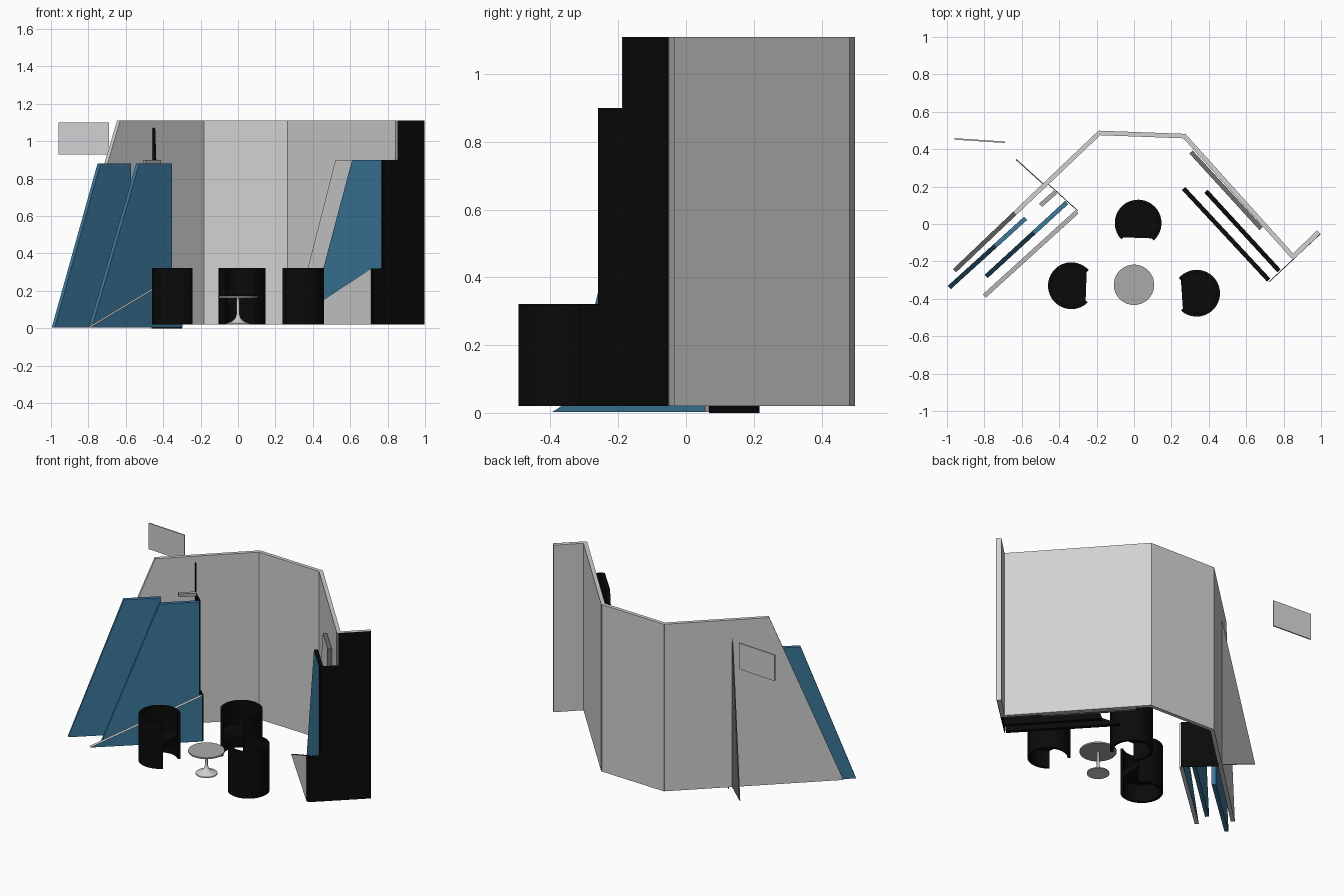
import bpy, bmesh, math
from mathutils import Vector

cube = bpy.data.objects.get("Cube")
if cube:
    bpy.data.objects.remove(cube, do_unlink=True)


def material(name, rgb):
    m = bpy.data.materials.new(name)
    m.use_nodes = True
    m.diffuse_color = (*rgb, 1)
    bsdf = next(n for n in m.node_tree.nodes if n.type == 'BSDF_PRINCIPLED')
    bsdf.inputs["Base Color"].default_value = (*rgb, 1)
    return m


LIGHT = material("light grey", (.64, .64, .65))
MID = material("mid grey", (.4, .4, .4))
DARK = material("dark grey", (.16, .16, .16))
BLACK = material("black", (.003, .003, .003))
BLUE = material("blue", (.045, .19, .33))


def finish(bm, name, mats):
    bmesh.ops.recalc_face_normals(bm, faces=bm.faces)
    mesh = bpy.data.meshes.new(name)
    bm.to_mesh(mesh)
    bm.free()
    for m in mats:
        mesh.materials.append(m)
    ob = bpy.data.objects.new(name, mesh)
    bpy.context.collection.objects.link(ob)
    return ob


def panel(name, p, q, profile, front, back=None, edge=None, thick=.024):
    """Upright board from p to q; profile holds (fraction along, height)."""
    p, q = Vector((*p, 0)), Vector((*q, 0))
    d = q - p
    n = Vector((d.y, -d.x, 0)).normalized()
    bm = bmesh.new()
    verts = [bm.verts.new(p + d * t + Vector((0, 0, z)) - n * thick / 2) for t, z in profile]
    face = bm.faces.new(verts)
    ext = bmesh.ops.extrude_face_region(bm, geom=[face], use_keep_orig=True)
    moved = [v for v in ext["geom"] if isinstance(v, bmesh.types.BMVert)]
    bmesh.ops.translate(bm, verts=moved, vec=n * thick)
    bmesh.ops.recalc_face_normals(bm, faces=bm.faces)
    for f in bm.faces:
        side = f.normal.dot(n)
        f.material_index = 0 if side > .9 else 1 if side < -.9 else 2
    return finish(bm, name, [front, back or front, edge or front])


def box(bottom, top):
    return [(0, bottom), (1, bottom), (1, top), (0, top)]


def leaning(bottom, top, start):
    return [(0, bottom), (1, bottom), (1, top), (start, top)]


# Backdrop walls
panel("left_wall", (-.96, -.25), (-.185, .487), leaning(.02, 1.11, .415), LIGHT)
panel("centre_wall", (-.19, .487), (.27, .47), box(.02, 1.11), LIGHT)
panel("right_wall", (.265, .475), (.85, -.175), box(.02, 1.11), LIGHT)
panel("right_wing", (.845, -.18), (.988, -.042), box(.02, 1.11), LIGHT)

# Stepped black end sheets
panel("right_end_sheet", (.722, -.31), (.997, -.052),
      [(0, .02), (1, .02), (1, 1.11), (.48, 1.11), (.48, .9), (.2, .9), (.2, .32), (0, .32)],
      BLACK, thick=.004)
panel("left_end_sheet", (-.46, .215), (-.30, .07),
      [(0, 0), (1, 0), (1, .3), (.625, .3), (.625, .88), (.14, .88), (.1, 1.07), (0, 1.07)],
      BLACK, thick=.004)
panel("left_back_fin", (-.63, .345), (-.47, .2), [(0, .02), (1, .02), (1, 1.11)],
      BLACK, DARK, DARK, thick=.006)

# Layered panels on the left
panel("left_rear_panel", (-.988, -.34), (-.58, .03), leaning(.003, .88, .6), BLUE)
panel("left_middle_panel", (-.79, -.28), (-.36, .115), leaning(.003, .88, .59), BLUE)
panel("left_front_wedge", (-.80, -.385), (-.305, .065),
      [(0, .003), (1, .003), (1, .3)], BLUE, BLUE, LIGHT)
panel("left_ledge", (-.5, .1), (-.42, .17), box(.88, .9), MID)

# Layered panels on the right
panel("right_rear_panel", (.305, .385), (.68, -.025), leaning(.02, .9, .6), LIGHT, LIGHT, DARK)
panel("right_middle_panel", (.385, .175), (.775, -.25), leaning(.02, .9, .6), BLUE, BLACK, BLACK)
panel("right_front_wedge", (.265, .19), (.72, -.30),
      [(0, .02), (1, .02), (1, .32)], LIGHT, BLACK, BLACK)

# Hanging sign
panel("hanging_sign", (-.96, .455), (-.69, .437), box(.93, 1.1), LIGHT, thick=.008)


# Tub chairs: a D-shaped shell with an open front and a seat slab
def prism(bm, outline, z0, z1):
    bottom = [bm.verts.new((x, y, z0)) for x, y in outline]
    face = bm.faces.new(bottom)
    ext = bmesh.ops.extrude_face_region(bm, geom=[face], use_keep_orig=True)
    moved = [v for v in ext["geom"] if isinstance(v, bmesh.types.BMVert)]
    bmesh.ops.translate(bm, verts=moved, vec=(0, 0, z1 - z0))


def arc(r, half, steps=32):
    return [(r * math.sin(a), r * math.cos(a))
            for a in (half * (2 * i / steps - 1) for i in range(steps + 1))]


def chair(name, x, y, turn):
    bm = bmesh.new()
    half = math.radians(136)
    prism(bm, arc(.125, half) + arc(.108, half)[::-1], .02, .322)
    prism(bm, arc(.11, half), .13, .175)
    ob = finish(bm, name, [BLACK])
    ob.location = (x, y, 0)
    ob.rotation_euler.z = math.radians(turn)
    smooth(ob)


def smooth(ob):
    bpy.ops.object.select_all(action='DESELECT')
    ob.select_set(True)
    bpy.context.view_layer.objects.active = ob
    bpy.ops.object.shade_smooth_by_angle(angle=math.radians(35))


chair("back_chair", .022, .005, -2)
chair("right_side_chair", -.335, -.33, 88)
chair("left_side_chair", .335, -.37, -86)


# Pedestal table turned from profiles
def lathe(name, profile, mat, x, y):
    bm = bmesh.new()
    verts = [bm.verts.new((r, 0, z)) for r, z in profile]
    edges = [bm.edges.new(pair) for pair in zip(verts, verts[1:])]
    bmesh.ops.spin(bm, geom=verts + edges, cent=(0, 0, 0), axis=(0, 0, 1),
                   angle=math.tau, steps=40)
    bmesh.ops.remove_doubles(bm, verts=bm.verts, dist=.0001)
    ob = finish(bm, name, [mat])
    ob.location = (x, y, 0)
    smooth(ob)


lathe("table_top", [(0, .163), (.108, .163), (.108, .172), (0, .172)], MID, 0, -.325)
lathe("table_stand", [(0, .02), (.066, .02), (.064, .026), (.035, .036), (.016, .052),
                      (.008, .075), (.007, .163), (0, .163)], LIGHT, 0, -.325)
